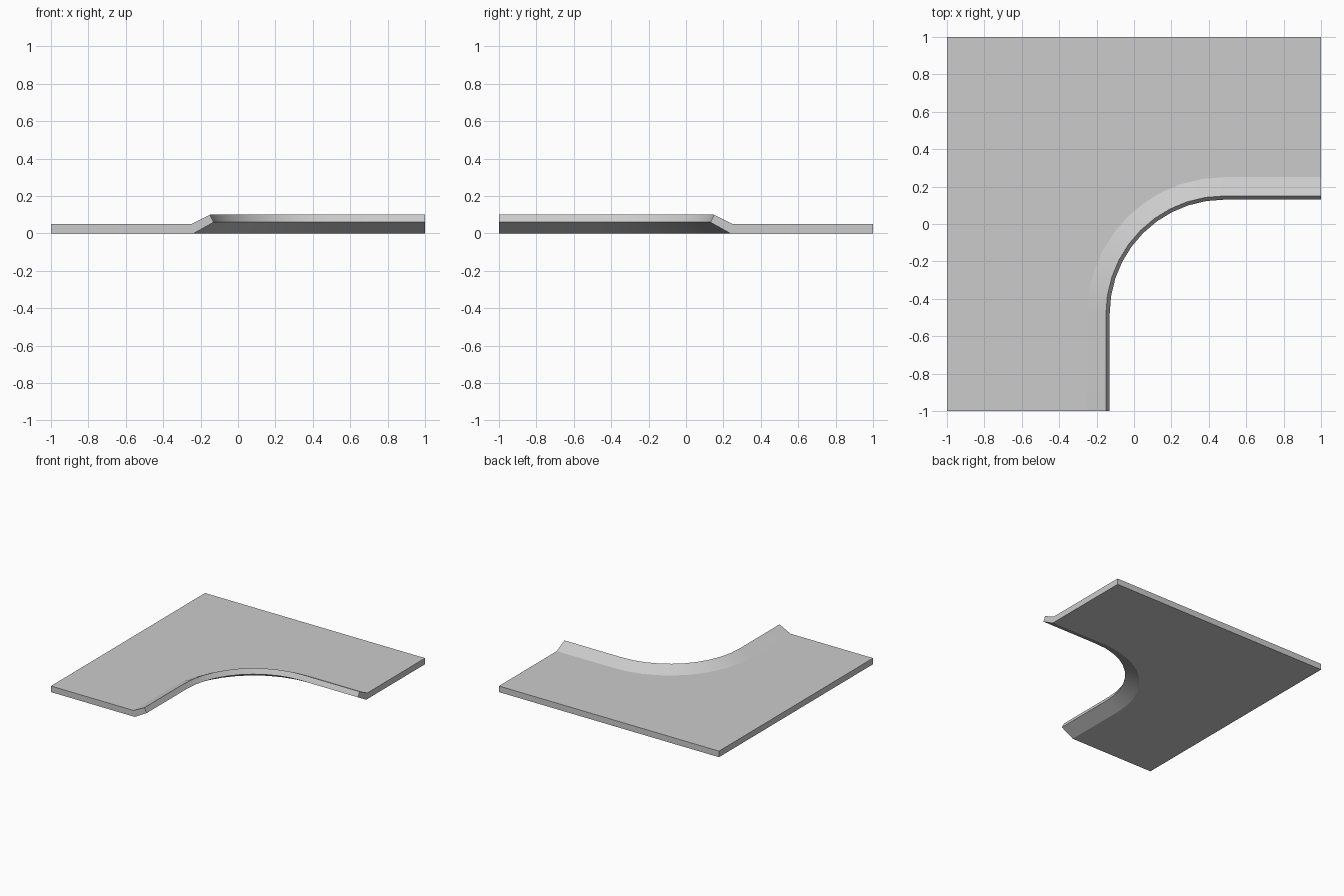
import bpy, bmesh
from math import sin, cos, pi

if "Cube" in bpy.data.objects:
    bpy.data.objects.remove(bpy.data.objects["Cube"])

C = 0.48          # bend centre is (C, -C)
STEPS = 10        # segments in the quarter bend
# cross-section of the raised rim: (distance from bend centre line, height)
RIM = [(0.73, 0.05), (0.63, 0.10), (0.61, 0.06), (0.717, 0.0)]

# stations along the rim: (origin, outward direction)
stations = [((C, -1), (-1, 0))]
for i in range(STEPS + 1):
    a = pi - (pi / 2) * i / STEPS
    stations.append(((C, -C), (cos(a), sin(a))))
stations.append(((1, -C), (0, 1)))

bm = bmesh.new()
rings = []
for (ox, oy), (dx, dy) in stations:
    reach = (1 + C) / max(abs(dx), abs(dy))      # outer square edge
    section = [(reach, 0.0), (reach, 0.05)] + RIM
    rings.append([bm.verts.new((ox + dx * d, oy + dy * d, z)) for d, z in section])

# walls between stations, then the two end caps
for a, b in zip(rings, rings[1:]):
    for j in range(len(a)):
        k = (j + 1) % len(a)
        bm.faces.new((a[j], a[k], b[k], b[j]))
bm.faces.new(rings[0])
bm.faces.new(rings[-1])
bmesh.ops.recalc_face_normals(bm, faces=bm.faces)

mesh = bpy.data.meshes.new("corner_plate")
bm.to_mesh(mesh)
bm.free()
plate = bpy.data.objects.new("corner_plate", mesh)
bpy.context.collection.objects.link(plate)

# smooth bend, crisp folds
bpy.context.view_layer.objects.active = plate
plate.select_set(True)
bpy.ops.object.shade_smooth_by_angle(angle=0.35)
